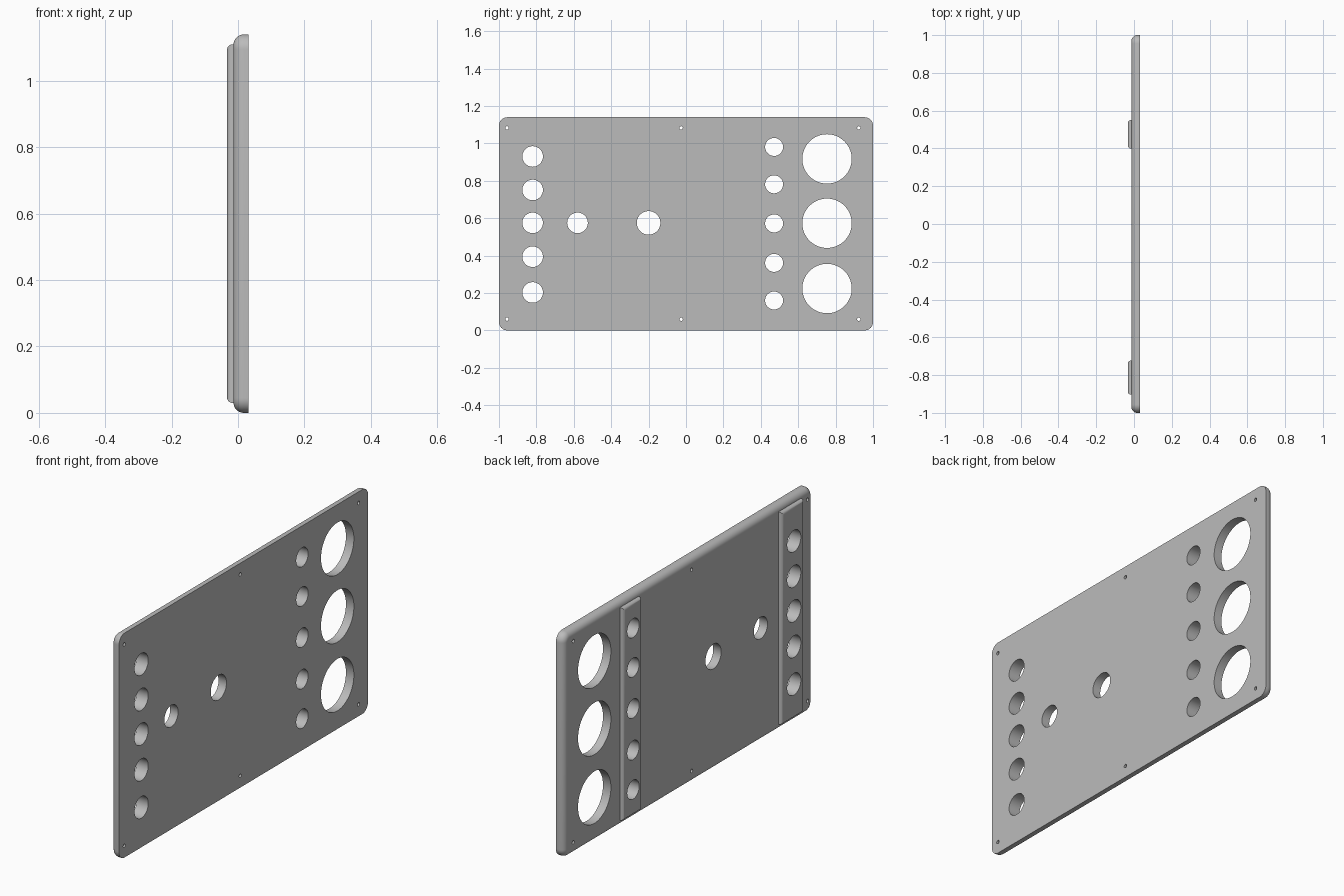
import bpy, bmesh
from math import sin, cos, pi
from mathutils import Matrix

cube = bpy.data.objects.get("Cube")
if cube:
    bpy.data.objects.remove(cube, do_unlink=True)

grey = bpy.data.materials.new("plain grey")
grey.use_nodes = True
grey.diffuse_color = (0.5, 0.5, 0.5, 1)
grey.node_tree.nodes["Principled BSDF"].inputs["Base Color"].default_value = (0.5, 0.5, 0.5, 1)


def add_object(name, bm):
    bmesh.ops.recalc_face_normals(bm, faces=bm.faces)
    mesh = bpy.data.meshes.new(name)
    bm.to_mesh(mesh)
    bm.free()
    mesh.materials.append(grey)
    obj = bpy.data.objects.new(name, mesh)
    bpy.context.collection.objects.link(obj)
    return obj


def outline(y0, y1, z0, z1, corner, inset):
    """Rectangle in the yz plane, moved inwards, with optional round corners."""
    y0, y1, z0, z1 = y0 + inset, y1 - inset, z0 + inset, z1 - inset
    r = max(corner - inset, 0)
    steps = 10 if corner else 0
    points = []
    for k, (y, z) in enumerate([(y1 - r, z1 - r), (y0 + r, z1 - r),
                                (y0 + r, z0 + r), (y1 - r, z0 + r)]):
        for i in range(steps + 1):
            a = pi / 2 * (k + i / max(steps, 1))
            points.append((y + r * cos(a), z + r * sin(a)))
    return points


def slab(name, y0, y1, z0, z1, x_raised, x_base, corner, fillet):
    """Flat slab whose raised (-x) rim is rounded over."""
    sections = [(x_base, 0)]
    for i in range(9):
        a = pi / 2 * i / 8
        sections.append((x_raised + fillet * (1 - sin(a)), fillet * (1 - cos(a))))
    bm = bmesh.new()
    rings = [[bm.verts.new((x, y, z)) for y, z in outline(y0, y1, z0, z1, corner, inset)]
             for x, inset in sections]
    for a, b in zip(rings, rings[1:]):
        for i in range(len(a)):
            j = (i + 1) % len(a)
            bm.faces.new((a[i], a[j], b[j], b[i]))
    bm.faces.new(rings[0])
    bm.faces.new(rings[-1])
    return add_object(name, bm)


# Panel and the two raised strips
panel = slab("panel", -1, 1, 0, 1.14, -0.0135, 0.031, 0.045, 0.031)
narrow_strip = slab("narrow_strip", 0.40, 0.55, 0.03, 1.11, -0.033, -0.012, 0, 0.016)
wide_strip = slab("wide_strip", -0.903, -0.723, 0.03, 1.11, -0.033, -0.012, 0, 0.016)

# Holes: (y position, radius, heights)
hole_columns = [
    (-0.82, 0.055, (0.203, 0.394, 0.575, 0.751, 0.93)),
    (-0.58, 0.055, (0.575,)),
    (-0.20, 0.063, (0.575,)),
    (0.471, 0.048, (0.16, 0.361, 0.572, 0.781, 0.981)),
    (0.754, 0.132, (0.224, 0.573, 0.917)),
]
hole_columns += [(y, 0.009, (0.06, 1.083)) for y in (-0.957, -0.026, 0.924)]

bm = bmesh.new()
for y, radius, heights in hole_columns:
    for z in heights:
        bmesh.ops.create_cone(
            bm, cap_ends=True, segments=16 if radius < 0.02 else 64,
            radius1=radius, radius2=radius, depth=0.3,
            matrix=Matrix.Translation((0, y, z)) @ Matrix.Rotation(pi / 2, 4, "Y"))
cutter = add_object("hole_cutter", bm)
cutter.hide_render = True

# Cut the holes, then shade round parts smooth and broad faces flat
for obj in (panel, narrow_strip, wide_strip):
    cut = obj.modifiers.new("holes", "BOOLEAN")
    cut.object = cutter
    cut.operation = "DIFFERENCE"
    cut.solver = "EXACT"
    bpy.ops.object.select_all(action="DESELECT")
    bpy.context.view_layer.objects.active = obj
    obj.select_set(True)
    bpy.ops.object.modifier_apply(modifier=cut.name)
    bpy.ops.object.shade_smooth_by_angle(angle=pi / 6)
    for face in obj.data.polygons:
        if abs(face.normal.x) > 0.999:
            face.use_smooth = False

bpy.data.objects.remove(cutter, do_unlink=True)
